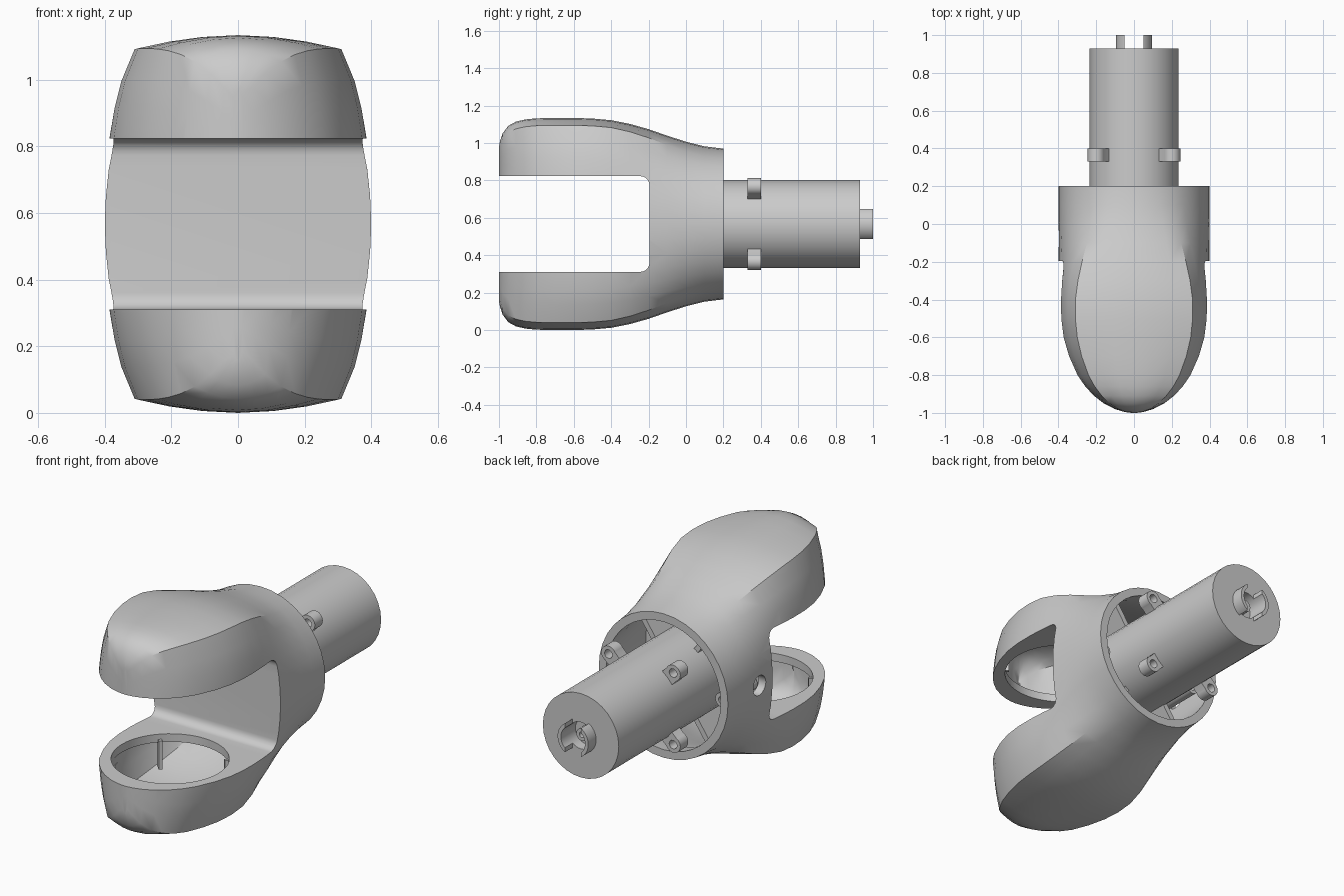
import bpy, bmesh, math
from mathutils import Matrix, Vector

if "Cube" in bpy.data.objects:
    bpy.data.objects.remove(bpy.data.objects["Cube"])

CZ = 0.567   # height of the main axis
WALL = 0.045
PIVOT_Y = -0.6

# half-width and half-height of the housing along y
STATIONS = [(.2, .4, .403), (.1, .4, .415), (0, .4, .44), (-.1, .4, .472), (-.2, .4, .507),
            (-.3, .4, .535), (-.4, .4, .555), (-.5, .398, .564), (-.6, .385, .567), (-.7, .355, .567),
            (-.8, .309, .565), (-.86, .267, .559), (-.91, .219, .547), (-.95, .166, .525),
            (-.98, .106, .485), (-.995, .054, .44), (-1, .015, .41)]
# quarter section of the arms: bulged side, crease, shallow crown
ARM = [(1, 0), (.995, .16), (.985, .32), (.965, .47), (.93, .62), (.88, .76), (.78, .93),
       (.54, .965), (.28, .99), (0, 1)]


def finish(name, bm):
    bmesh.ops.recalc_face_normals(bm, faces=bm.faces)
    me = bpy.data.meshes.new(name)
    bm.to_mesh(me)
    bm.free()
    ob = bpy.data.objects.new(name, me)
    bpy.context.collection.objects.link(ob)
    return ob


def cylinder(name, centre, r, length, axis='Y', sides=32):
    bm = bmesh.new()
    rot = {'X': Matrix.Rotation(math.pi / 2, 4, 'Y'), 'Y': Matrix.Rotation(math.pi / 2, 4, 'X'),
           'Z': Matrix.Identity(4)}[axis]
    bmesh.ops.create_cone(bm, cap_ends=True, segments=sides, radius1=r, radius2=r, depth=length,
                          matrix=Matrix.Translation(centre) @ rot)
    return finish(name, bm)


def box(name, centre, size, axis='Y', angle=0):
    bm = bmesh.new()
    bmesh.ops.create_cube(bm, size=1, matrix=Matrix.Translation(centre)
                          @ Matrix.Rotation(angle, 4, axis) @ Matrix.Diagonal((*size, 1)))
    return finish(name, bm)


def boolean(ob, other, op='DIFFERENCE'):
    m = ob.modifiers.new("bool", 'BOOLEAN')
    m.operation, m.solver, m.object = op, 'EXACT', other
    bpy.context.view_layer.objects.active = ob
    bpy.ops.object.modifier_apply(modifier=m.name)
    bpy.data.objects.remove(other)


def loft(name, inset):
    """Round socket at the back blending into the crowned arms at the front."""
    rows = list(STATIONS)
    if inset:
        rows.insert(0, (.3, .4, .403))
    bm, rings = bmesh.new(), []
    for y, w, h in rows:
        t = min(1, max(0, (.2 - y) / .65))
        f = t * t * (3 - 2 * t)
        quarter = []
        for i, (ax, az) in enumerate(ARM):
            a = math.radians(10 * i)
            quarter.append(((1 - f) * math.cos(a) + f * ax, (1 - f) * math.sin(a) + f * az))
        ring = quarter + [(-x, z) for x, z in quarter[-2::-1]]
        ring += [(x, -z) for x, z in ring[-2:0:-1]]
        w, h = max(w - inset, .008), h - inset
        if y < -.45:
            y = -.45 + (y + .45) * (.55 - inset) / .55
        rings.append([bm.verts.new((x * w, y, CZ + z * h)) for x, z in ring])
    n = len(rings[0])
    for a, b in zip(rings, rings[1:]):
        for i in range(n):
            bm.faces.new((a[i], a[(i + 1) % n], b[(i + 1) % n], b[i]))
    bm.faces.new(rings[0])
    bm.faces.new(rings[-1])
    return finish(name, bm)


def slot(grow):
    """Fork opening with rounded inner corners."""
    hz, back, r = .256 + grow, -.195 + grow, .05
    pts = [(-1.2, -hz)]
    for s, start in ((-1, -90), (1, 0)):
        for k in range(7):
            a = math.radians(start + 15 * k)
            pts.append((back - r + r * math.cos(a), s * (hz - r) + r * math.sin(a)))
    pts.append((-1.2, hz))
    bm = bmesh.new()
    face = bm.faces.new([bm.verts.new((-.6, y, CZ + z)) for y, z in pts])
    ext = bmesh.ops.extrude_face_region(bm, geom=[face])
    bmesh.ops.translate(bm, vec=(1.2, 0, 0),
                        verts=[v for v in ext['geom'] if isinstance(v, bmesh.types.BMVert)])
    return finish("slot_cutter", bm)


# Hollow forked housing
housing = loft("fork_housing", 0)
boolean(housing, slot(0))
cavity = loft("cavity_cutter", WALL)
boolean(cavity, slot(WALL))
boolean(housing, cavity)
for s in (-1, 1):   # bearing openings on the inner faces of the arms
    boolean(housing, cylinder("opening", (0, PIVOT_Y, CZ + s * .28), .3, .12, 'Z', 48))
boolean(housing, cylinder("side_hole", (-.4, -.08, CZ), .055, .2, 'X', 24))

# Ribs inside both arm pockets
for s in (-1, 1):
    for k in range(4):
        a = math.radians(45 + 90 * k)
        box("pocket_rib", (.305 * math.cos(a), PIVOT_Y + .305 * math.sin(a), CZ + s * .365),
            (.05, .018, .16), 'Z', a)

# Motor barrel with recessed rear face
barrel = cylinder("motor_barrel", (0, .39, CZ), .235, 1.08)
boolean(barrel, cylinder("recess", (0, .93, CZ), .075, .12))
hub = cylinder("shaft_hub", (0, .89, CZ), .035, .06, sides=24)
boolean(hub, cylinder("hub_bore", (0, .92, CZ), .016, .06, sides=16))

# Two curved drive keys on the rear face
keys = cylinder("drive_keys", (0, .96, CZ), .095, .08)
boolean(keys, cylinder("key_bore", (0, .96, CZ), .075, .2))
boolean(keys, box("key_gap", (0, .96, CZ), (.1, .2, .4)))

# Screw lugs around the barrel
for sx in (-1, 1):
    for sz in (-1, 1):
        lug = cylinder("screw_lug", (sx * .2, .365, CZ + sz * .2), .045, .07, sides=24)
        boolean(lug, box("lug_web", (sx * .168, .365, CZ + sz * .168), (.09, .0699, .085),
                         'Y', -sx * sz * math.pi / 4), 'UNION')
        boolean(lug, cylinder("lug_hole", (sx * .2, .365, CZ + sz * .2), .024, .2, sides=16))

# Standoffs and webs inside the rear socket
for s in (-1, 1):
    post = cylinder("standoff", (s * .305, -.01, CZ - .03), .04, .26, sides=20)
    boolean(post, cylinder("standoff_hole", (s * .305, .1, CZ - .03), .02, .12, sides=16))
    for a in (-.6, .6):
        box("socket_web", (.3 * math.sin(a), -.02, CZ + s * .3 * math.cos(a)),
            (.03, .24, .14), 'Y', s * a)

for ob in list(bpy.context.scene.objects):
    bpy.ops.object.select_all(action='DESELECT')
    ob.select_set(True)
    bpy.context.view_layer.objects.active = ob
    bpy.ops.object.shade_smooth_by_angle(angle=math.radians(30))
